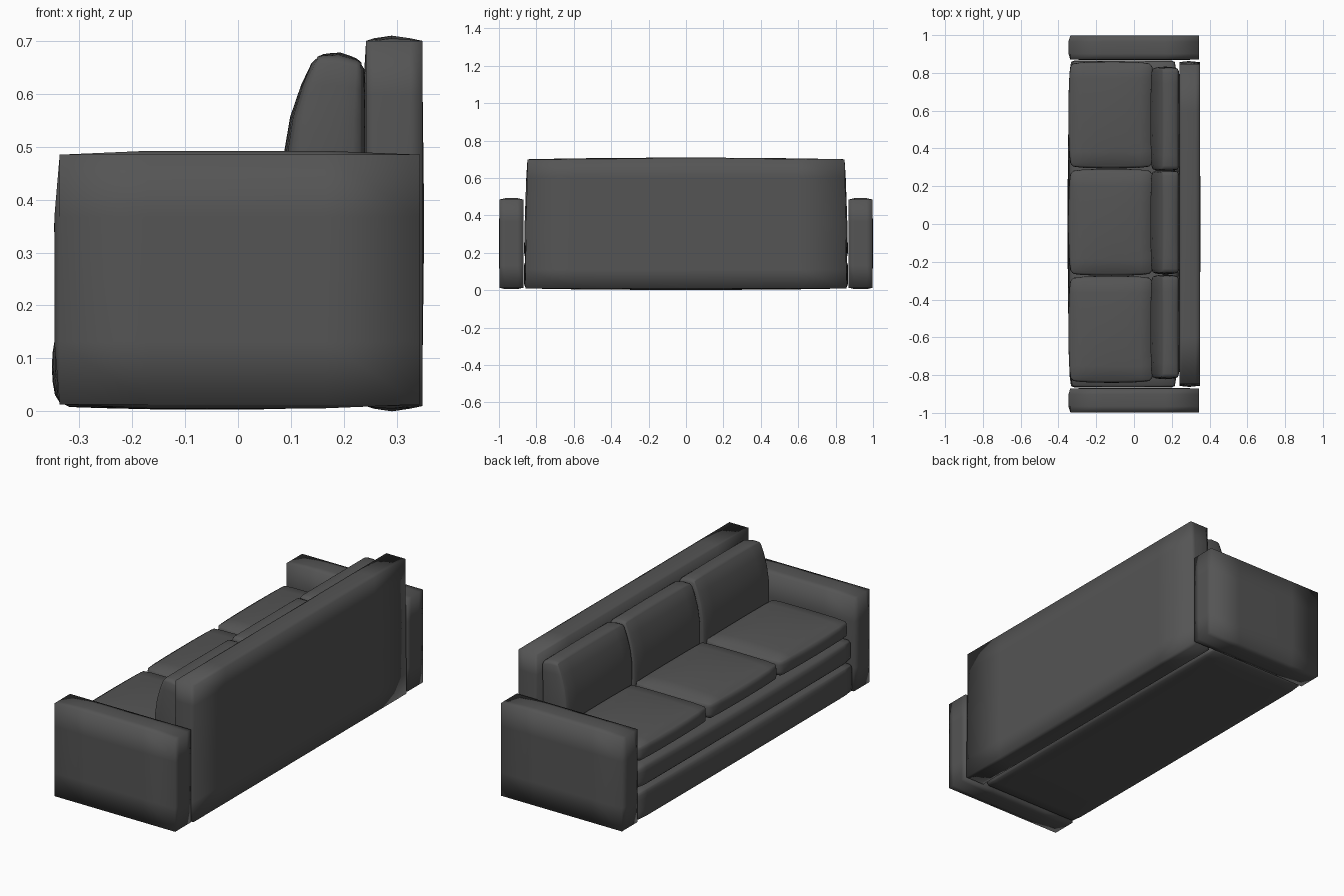
import bpy, bmesh, math
from mathutils import Vector

if "Cube" in bpy.data.objects:
    bpy.data.objects.remove(bpy.data.objects["Cube"])

# Dark upholstery
fabric = bpy.data.materials.new("dark_upholstery")
fabric.diffuse_color = (0.09, 0.09, 0.09, 1)
fabric.use_nodes = True
fabric.node_tree.nodes["Principled BSDF"].inputs["Base Color"].default_value = fabric.diffuse_color


def padded_box(name, lo, hi, inset, radius=0.0, shape=None, cuts=7):
    """Upholstered block: rounded edges, faces swelling out by `inset` per axis."""
    lo, hi = Vector(lo), Vector(hi)
    mid, half = (lo + hi) / 2, (hi - lo) / 2
    bm = bmesh.new()
    bmesh.ops.create_cube(bm, size=2)
    bmesh.ops.subdivide_edges(bm, edges=bm.edges[:], cuts=cuts, use_grid_fill=True)
    for v in bm.verts:
        # crowd the rows toward the edges so the rounding is well sampled
        u = Vector([math.sin(c * math.pi / 2) for c in v.co])
        p = Vector([u[i] * half[i] for i in range(3)])
        if radius:
            core = Vector([max(-half[i] + radius, min(half[i] - radius, p[i])) for i in range(3)])
            p = core + (p - core).normalized() * radius
        for i in range(3):
            a, b = u[(i + 1) % 3], u[(i + 2) % 3]
            p[i] -= u[i] * inset[i] * (1 - (1 - a * a) * (1 - b * b))
        v.co = mid + p
        if shape:
            shape(v.co, u)
    for f in bm.faces:
        f.smooth = True
    mesh = bpy.data.meshes.new(name)
    bm.to_mesh(mesh)
    bm.free()
    mesh.materials.append(fabric)
    ob = bpy.data.objects.new(name, mesh)
    bpy.context.collection.objects.link(ob)
    return ob


def taper_back(co, u):
    # back panel narrows toward the top; its rear edges stay nearly flat
    co.y *= 1 - 0.012 * (u.z + 1) / 2
    if u.x > 0.99:
        co.x = max(co.x, 0.349)


def flat_rear(co, u):
    # the arm's rear end is flatter than its front
    if u.x > 0.99:
        co.x = max(co.x, 0.344)


def lean_cushion(co, u):
    # front face of the back cushion curves rearward toward the top
    t = max(0.0, (co.z - 0.45) / 0.225)
    co.x += 0.055 * t ** 2 * (1 - u.x) / 2
    co.z -= 0.012 * max(0.0, u.x) * max(0.0, u.z)


# Arms
for side, y0, y1 in (("left", 0.867, 1.0), ("right", -1.0, -0.867)):
    padded_box(side + "_arm", (-0.355, y0, 0), (0.35, y1, 0.498),
               (0.018, 0.003, 0.013), 0, flat_rear, 2)

# Back panel
padded_box("back_panel", (0.23, -0.868, 0), (0.352, 0.868, 0.71),
           (0.012, 0.010, 0.010), 0, taper_back, 3)

# Two stacked padded base sections
padded_box("lower_base", (-0.352, -0.866, 0.003), (0.235, 0.866, 0.165),
           (0.012, 0.002, 0.006), 0.022)
padded_box("upper_base", (-0.347, -0.866, 0.16), (0.235, 0.866, 0.29),
           (0.010, 0.002, 0.006), 0.03)

# Three seat cushions and three back cushions
for n, yc in enumerate((-0.558, 0.009, 0.577), 1):
    padded_box(f"seat_cushion_{n}", (-0.348, yc - 0.283, 0.285), (0.108, yc + 0.283, 0.41),
               (0.010, 0.008, 0.016), 0.032)
for n, yc in enumerate((-0.545, 0.01, 0.556), 1):
    padded_box(f"back_cushion_{n}", (0.085, yc - 0.277, 0.29), (0.246, yc + 0.277, 0.678),
               (0.008, 0.010, 0.006), 0.016, lean_cushion)
